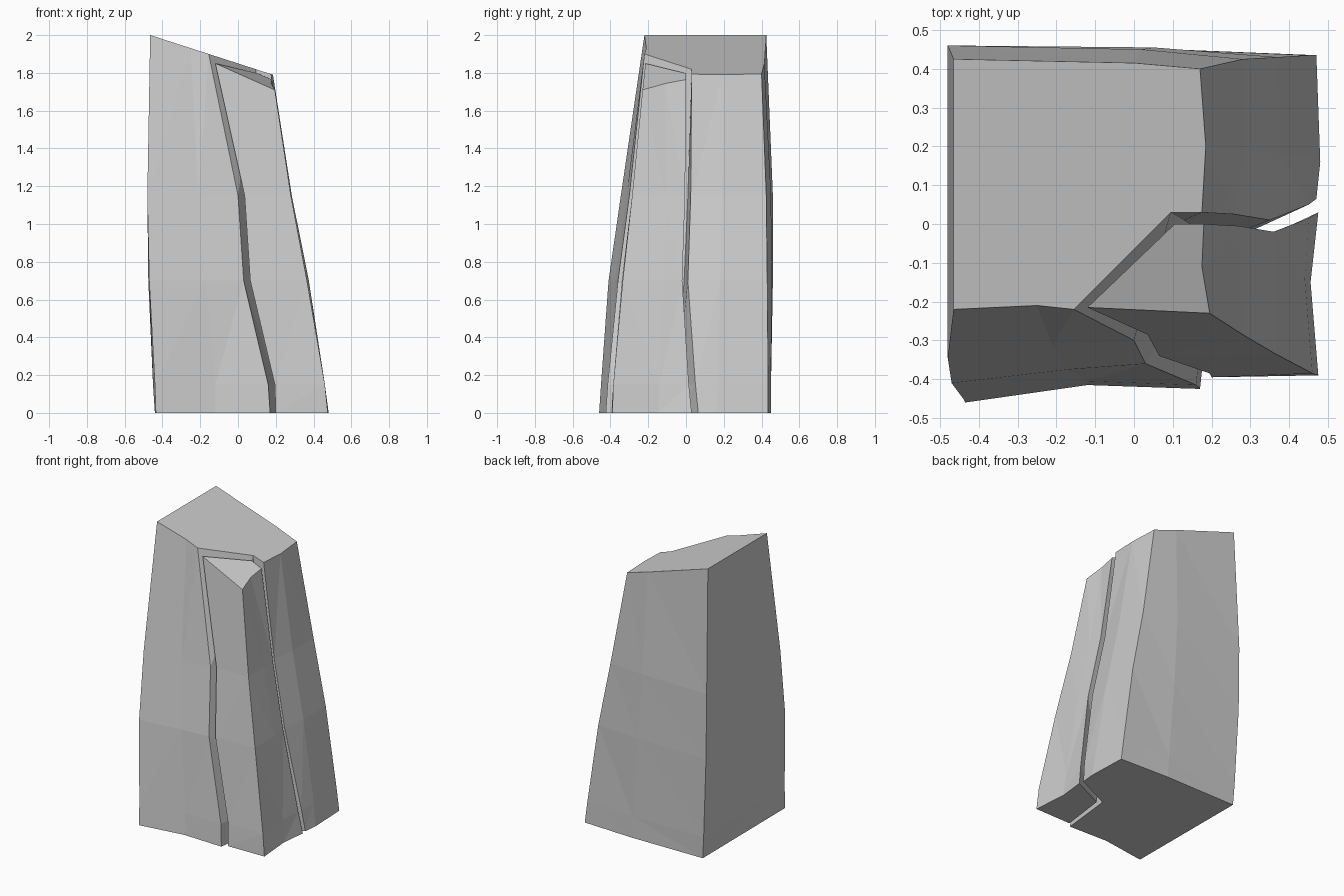
import bpy
import bmesh

cube = bpy.data.objects.get("Cube")
if cube:
    bpy.data.objects.remove(cube, do_unlink=True)

# One plain stone colour
stone = bpy.data.materials.new("stone_grey")
stone.use_nodes = True
colour = (0.6, 0.6, 0.6, 1)
stone.diffuse_color = colour
stone.node_tree.nodes["Principled BSDF"].inputs["Base Color"].default_value = colour

# Heights of the rings; the last ring lies on each part's sloping top
LEVELS = (0, .15, .7, 1.15)


def build_stone(name, columns, top_height):
    """Skin a closed ring of upright edges, each a path of x, y in hundredths."""
    bm = bmesh.new()
    edges = []
    for path in columns.values():
        points = [(x / 100, y / 100) for x, y in path]
        heights = LEVELS + (top_height(*points[-1]),)
        edges.append([bm.verts.new((x, y, z)) for (x, y), z in zip(points, heights)])
    for index, left in enumerate(edges):
        right = edges[(index + 1) % len(edges)]
        for low in range(len(LEVELS)):
            bm.faces.new((left[low], right[low], right[low + 1], left[low + 1]))
    bm.faces.new([edge[0] for edge in reversed(edges)])
    bm.faces.new([edge[-1] for edge in edges])
    bmesh.ops.recalc_face_normals(bm, faces=bm.faces)
    bmesh.ops.triangulate(bm, faces=bm.faces)
    mesh = bpy.data.meshes.new(name)
    bm.to_mesh(mesh)
    bm.free()
    mesh.materials.append(stone)
    rock = bpy.data.objects.new(name, mesh)
    bpy.context.collection.objects.link(rock)
    return rock


# Main block, notched where the front corner has split away
main_columns = {
    "front_left": [(-43.5, -46), (-44, -45), (-47, -41), (-48, -34.5), (-46.5, -22)],
    "front_middle": [(-12, -41.5), (-12, -40.5), (-17, -37.5), (-21, -31.5), (-25, -21)],
    "crack_front": [(17, -42.5), (16, -41.5), (3, -36), (0, -30), (-15.5, -22)],
    "crack_inner": [(21, -6), (20, -5), (16, -1), (13, 1), (9.5, 3)],
    "crack_side": [(47, 6.5), (45, 5), (35, 1), (26, 2.5), (17.5, 3)],
    "side_middle": [(48, 16), (46, 17), (37.5, 18), (28.5, 19), (18.5, 20)],
    "back_side": [(47, 43.5), (45, 43.5), (37, 43), (28, 42.5), (17, 40)],
    "back_middle": [(10, 45), (9, 45), (5, 45.5), (2, 45), (0, 41.5)],
    "back_left": [(-44, 44.5), (-45, 45), (-47.5, 46), (-48, 46), (-46.5, 42.5)],
}
build_stone("main_block", main_columns, lambda x, y: 1.85 - .323 * x)

# Split corner shard, sunk slightly below the main top
shard_columns = {
    "crack_front": [(20, -39.5), (19.5, -38.5), (6.5, -34), (3.5, -28.5), (-12, -21.5)],
    "outer_corner": [(47.5, -39), (46, -38.5), (36.5, -33.5), (28, -28.5), (19.5, -23)],
    "side_middle": [(45.5, -15), (44, -14), (36.5, -12), (27.5, -11), (17.5, -11)],
    "crack_side": [(47.5, 3), (45, 1.5), (36, -2), (27, -.5), (18, 0)],
    "crack_inner": [(24, -8), (23, -7), (18, -4), (15, -2), (10.5, 0)],
}
build_stone("corner_shard", shard_columns, lambda x, y: 1.843 - .435 * x + .21 * y)
